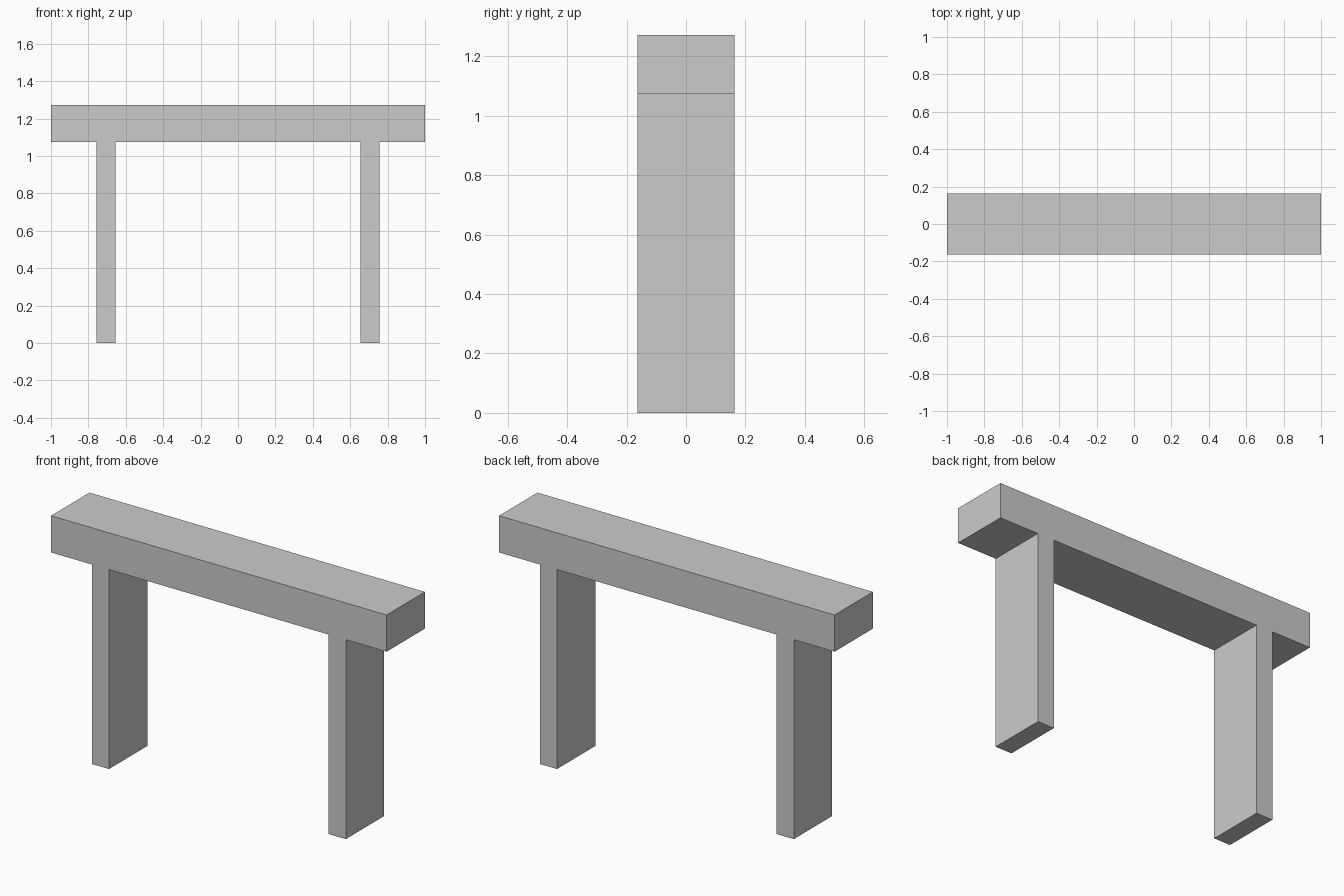
import bpy

if "Cube" in bpy.data.objects:
    bpy.data.objects.remove(bpy.data.objects["Cube"])

DEPTH = 0.326        # shared depth, so legs sit flush with the beam
HEIGHT = 1.273
BEAM_BOTTOM = 1.075
LEG_X = 0.706
LEG_WIDTH = 0.102


def box(name, x, width, z0, z1):
    bpy.ops.mesh.primitive_cube_add(size=1, location=(x, 0, (z0 + z1) / 2))
    obj = bpy.context.object
    obj.name = name
    obj.scale = (width, DEPTH, z1 - z0)
    bpy.ops.object.transform_apply(location=False, rotation=False, scale=True)
    return obj


# Thick top beam
box("top_beam", 0, 2.0, BEAM_BOTTOM, HEIGHT)

# Two slab legs
for side, sign in (("left", -1), ("right", 1)):
    box(side + "_leg", sign * LEG_X, LEG_WIDTH, 0, BEAM_BOTTOM)
